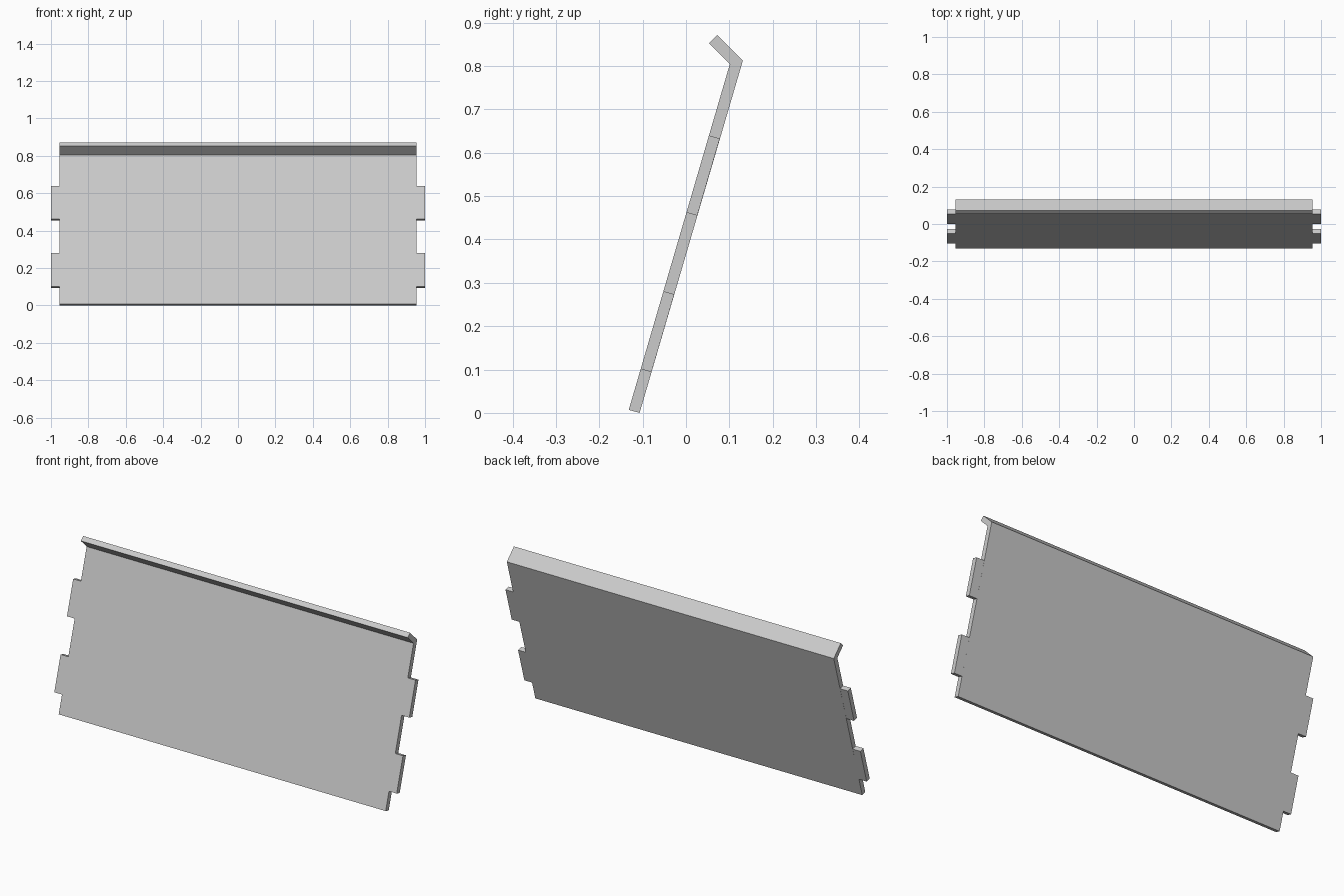
import bpy
from mathutils import Vector

cube = bpy.data.objects.get("Cube")
if cube:
    bpy.data.objects.remove(cube, do_unlink=True)

grey = bpy.data.materials.new("light_grey")
grey.use_nodes = True
colour = (0.6, 0.6, 0.6, 1)
grey.diffuse_color = colour
grey.node_tree.nodes["Principled BSDF"].inputs["Base Color"].default_value = colour


def prism(name, profile, x0, x1):
    """Extrude a (y, z) outline, counterclockwise seen from +x, from x0 to x1."""
    n = len(profile)
    verts = [(x, y, z) for x in (x0, x1) for y, z in profile]
    faces = [tuple(reversed(range(n))), tuple(range(n, 2 * n))]
    faces += [(i, (i + 1) % n, n + (i + 1) % n, n + i) for i in range(n)]
    mesh = bpy.data.meshes.new(name)
    mesh.from_pydata(verts, [], faces)
    mesh.materials.append(grey)
    obj = bpy.data.objects.new(name, mesh)
    bpy.context.collection.objects.link(obj)
    return obj


# Leaning sheet with its top edge folded forward
front_bottom = Vector((-0.132, 0.007))
back_bottom = Vector((-0.107, 0.0))
inner_bend = Vector((0.101, 0.804))
outer_bend = Vector((0.131, 0.812))
lip = [(0.072, 0.871), (0.053, 0.852)]
half_width = 0.955
prism("folded_panel", [front_bottom, back_bottom, outer_bend, *lip, inner_bend],
      -half_width, half_width)

# Two locating tabs on each side edge, in the plane of the sheet
slope = (inner_bend - front_bottom).normalized()
for level, start, end in (("lower", 0.098, 0.285), ("upper", 0.474, 0.659)):
    outline = [front_bottom + slope * start, back_bottom + slope * start,
               back_bottom + slope * end, front_bottom + slope * end]
    prism(f"left_{level}_tab", outline, half_width, 1.0)
    prism(f"right_{level}_tab", outline, -1.0, -half_width)
